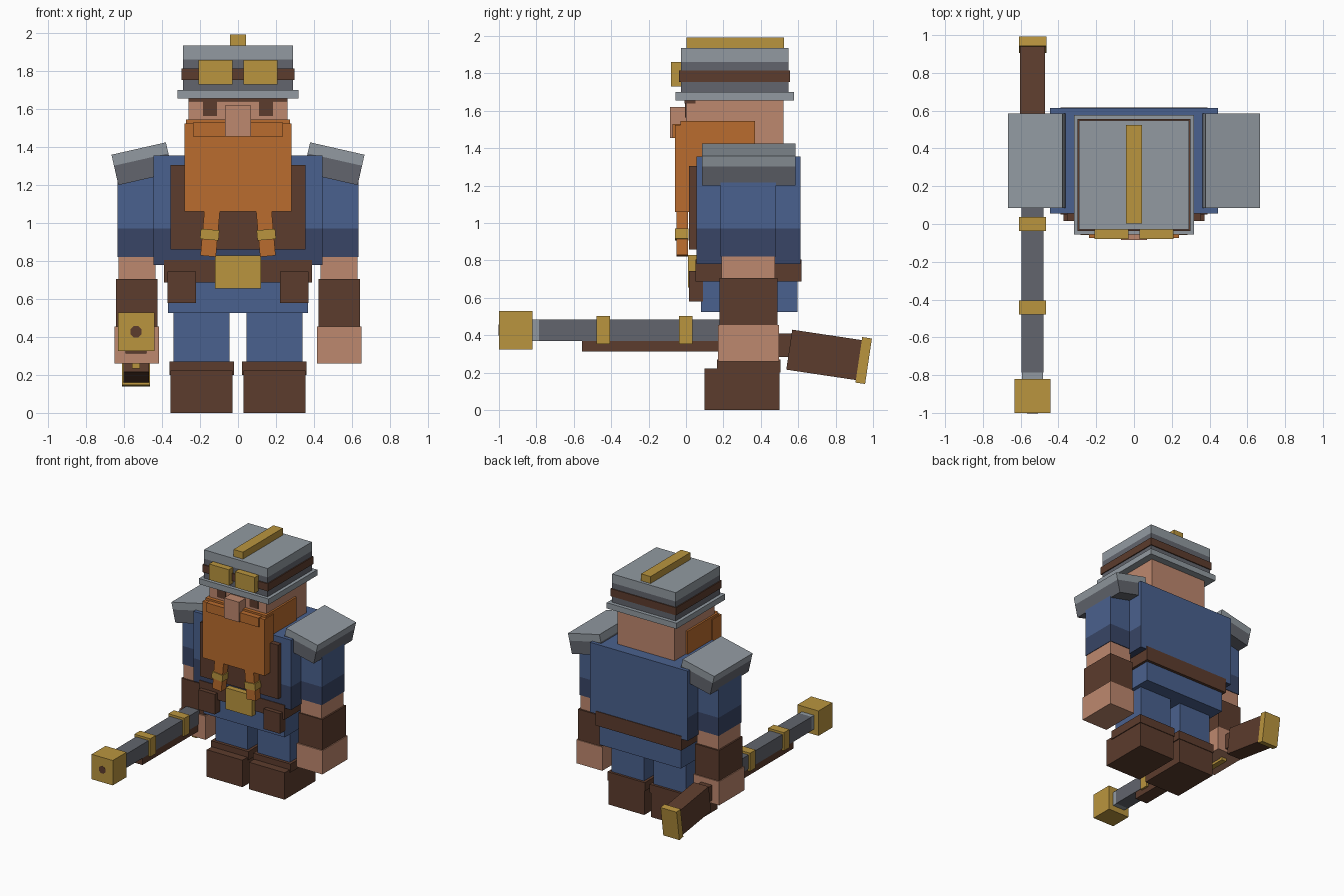
import bpy, bmesh, math
from mathutils import Vector

cube = bpy.data.objects.get("Cube")
if cube:
    bpy.data.objects.remove(cube, do_unlink=True)


def material(name, rgb):
    lin = [((c / 255 + 0.055) / 1.055) ** 2.4 for c in rgb] + [1.0]
    m = bpy.data.materials.new(name)
    m.use_nodes = True
    m.diffuse_color = lin
    m.node_tree.nodes["Principled BSDF"].inputs["Base Color"].default_value = lin
    return m


SKIN = material("skin", (190, 136, 110))
ORANGE = material("ginger_hair", (186, 108, 46))
BROWN = material("brown_leather", (92, 60, 45))
BLUE = material("blue_cloth", (74, 97, 142))
NAVY = material("dark_blue_cloth", (56, 69, 102))
SILVER = material("light_steel", (146, 154, 161))
STEEL = material("dark_steel", (98, 101, 109))
GOLD = material("brass", (186, 149, 62))


def box(name, x, y, z, mat, tilt=(0, 0, 0), split=None, low_mat=None, keep_back=False):
    """Box from axis ranges; faces below local height 'split' take low_mat."""
    lo, hi = Vector((x[0], y[0], z[0])), Vector((x[1], y[1], z[1]))
    mid, size = (lo + hi) / 2, hi - lo
    bm = bmesh.new()
    bmesh.ops.create_cube(bm, size=1)
    bmesh.ops.scale(bm, vec=size, verts=bm.verts)
    if split is not None:
        h = split - mid.z
        bmesh.ops.bisect_plane(bm, geom=bm.verts[:] + bm.edges[:] + bm.faces[:],
                               plane_co=(0, 0, h), plane_no=(0, 0, 1))
        bm.normal_update()
        for f in bm.faces:
            if f.calc_center_median().z < h and not (keep_back and f.normal.y > 0.5):
                f.material_index = 1
    me = bpy.data.meshes.new(name)
    bm.to_mesh(me)
    bm.free()
    me.materials.append(mat)
    if low_mat:
        me.materials.append(low_mat)
    ob = bpy.data.objects.new(name, me)
    ob.location = mid
    ob.rotation_euler = [math.radians(a) for a in tilt]
    bpy.context.collection.objects.link(ob)
    return ob


def pair(name, x, y, z, mat, tilt_y=0, **kw):
    """Left (+x) part and its mirrored right twin."""
    box("left_" + name, x, y, z, mat, (0, tilt_y, 0), **kw)
    box("right_" + name, (-x[1], -x[0]), y, z, mat, (0, -tilt_y, 0), **kw)


# Legs and boots
pair("boot", (0.03, 0.355), (0.10, 0.50), (0, 0.222), BROWN)
pair("boot_cuff", (0.022, 0.362), (0.165, 0.505), (0.20, 0.27), BROWN)
pair("leg", (0.045, 0.34), (0.19, 0.485), (0.25, 0.56), BLUE)

# Torso, belt and vest
box("hips", (-0.37, 0.37), (0.08, 0.595), (0.525, 0.72), BLUE)
box("torso", (-0.445, 0.445), (0.055, 0.613), (0.78, 1.355), BLUE,
    split=0.97, low_mat=NAVY, keep_back=True)
box("belt", (-0.39, 0.39), (0.05, 0.618), (0.687, 0.805), BROWN)
box("belt_buckle", (-0.12, 0.12), (0.01, 0.055), (0.655, 0.83), GOLD)
pair("belt_pouch", (0.222, 0.372), (0.015, 0.09), (0.58, 0.745), BROWN)
box("vest_front", (-0.355, 0.355), (0.015, 0.06), (0.86, 1.305), BROWN)

# Arms
pair("sleeve", (0.43, 0.634), (0.185, 0.48), (0.82, 1.31), BLUE, split=0.97, low_mat=NAVY)
pair("forearm", (0.435, 0.63), (0.19, 0.475), (0.69, 0.83), SKIN)
pair("bracer", (0.425, 0.643), (0.18, 0.49), (0.45, 0.705), BROWN)
pair("hand", (0.415, 0.65), (0.17, 0.497), (0.26, 0.455), SKIN)
pair("shoulder_plate", (0.358, 0.652), (0.085, 0.585), (1.2305, 1.3945), SILVER,
     tilt_y=12.8, split=1.335, low_mat=STEEL)

# Head and face
box("head", (-0.26, 0.26), (0, 0.52), (1.33, 1.68), SKIN)
pair("eye", (0.11, 0.185), (-0.006, 0.002), (1.565, 1.65), BROWN)
box("brow_lining", (-0.262, 0.262), (-0.008, 0.05), (1.64, 1.66), BROWN)
box("nose", (-0.068, 0.068), (-0.085, 0.01), (1.455, 1.62), SKIN)

# Beard, moustache and braids
box("beard_sides", (-0.275, 0.275), (-0.03, 0.37), (1.345, 1.545), ORANGE)
box("beard", (-0.283, 0.283), (-0.058, 0.06), (1.06, 1.525), ORANGE)
box("moustache", (-0.238, 0.238), (-0.073, 0), (1.455, 1.53), ORANGE)
pair("braid", (0.105, 0.187), (-0.052, 0.012), (0.825, 1.08), ORANGE, tilt_y=-5)
pair("braid_ring", (0.1, 0.198), (-0.06, 0.014), (0.912, 0.966), GOLD, tilt_y=-5)

# Helmet and goggles
box("helmet_brim", (-0.318, 0.318), (-0.055, 0.578), (1.655, 1.702), SILVER)
box("helmet_shell", (-0.29, 0.29), (-0.028, 0.548), (1.69, 1.935), SILVER,
    split=1.862, low_mat=STEEL)
box("goggle_strap", (-0.298, 0.298), (-0.038, 0.556), (1.753, 1.815), BROWN)
pair("goggle", (0.028, 0.208), (-0.08, -0.02), (1.73, 1.86), GOLD)
box("helmet_crest", (-0.043, 0.043), (0.003, 0.523), (1.93, 1.992), GOLD)

# Long gun held in the right hand
GX = -0.537


def gun(name, half, y, z, mat, tilt=0):
    return box(name, (GX - half, GX + half), y, z, mat, (tilt, 0, 0))


gun("gun_muzzle", 0.096, (-1.0, -0.82), (0.325, 0.53), GOLD)
gun("gun_collar", 0.056, (-0.83, -0.78), (0.37, 0.484), SILVER)
gun("gun_barrel", 0.058, (-0.785, 0.4), (0.37, 0.485), STEEL)
gun("gun_fore_stock", 0.055, (-0.555, 0.3), (0.312, 0.372), BROWN)
for i, y0 in enumerate((-0.478, -0.037)):
    gun(f"gun_band_{i + 1}", 0.072, (y0, y0 + 0.073), (0.353, 0.503), GOLD)
gun("gun_grip", 0.05, (0.25, 0.62), (0.285, 0.41), BROWN)
gun("gun_stock", 0.067, (0.55, 0.93), (0.187, 0.403), BROWN, tilt=-8.5)
gun("gun_butt_plate", 0.073, (0.924, 0.976), (0.142, 0.388), GOLD, tilt=-8.5)
gun("trigger_guard", 0.022, (0.2, 0.42), (0.235, 0.255), GOLD)
for name, y0 in (("front", 0.2), ("rear", 0.4)):
    gun("trigger_guard_" + name, 0.022, (y0, y0 + 0.02), (0.25, 0.32), GOLD)

# Bore of the muzzle as a thin eight-sided plate
bpy.ops.mesh.primitive_cylinder_add(vertices=8, radius=0.032, depth=0.006,
                                    location=(GX, -0.999, 0.428),
                                    rotation=(math.pi / 2, math.pi / 8, 0))
bore = bpy.context.object
bore.name = "gun_bore"
bore.data.materials.append(BROWN)
